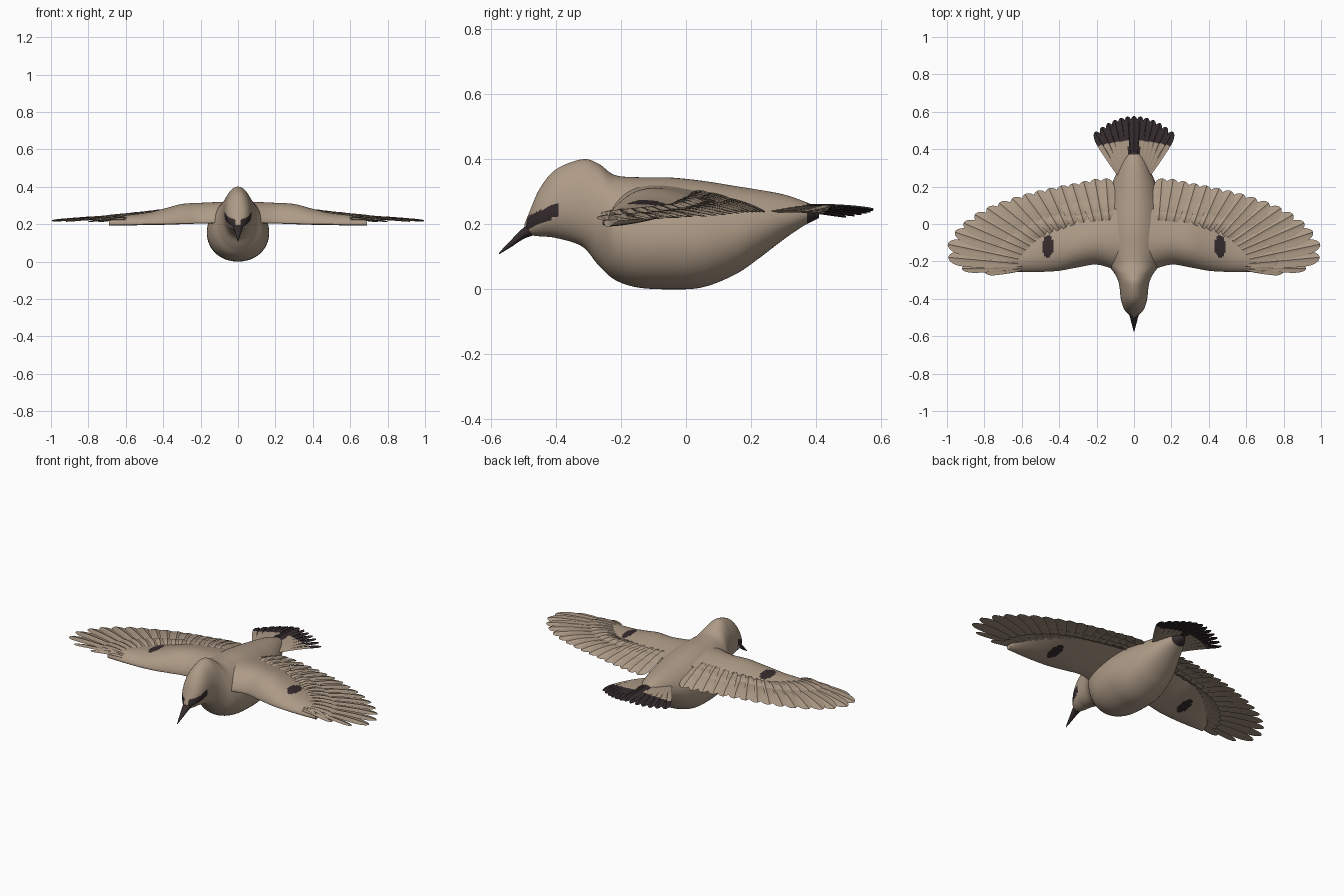
import bpy, bmesh, math
from mathutils import Vector

cube = bpy.data.objects.get("Cube")
if cube:
    bpy.data.objects.remove(cube)


def material(name, rgb):
    m = bpy.data.materials.new(name)
    m.use_nodes = True
    m.diffuse_color = (*rgb, 1)
    bsdf = next(n for n in m.node_tree.nodes if n.type == 'BSDF_PRINCIPLED')
    bsdf.inputs["Base Color"].default_value = (*rgb, 1)
    bsdf.inputs["Roughness"].default_value = 0.8
    return m


TAN = material("tan_plumage", (0.42, 0.325, 0.24))
DARK = material("dark_plumage", (0.035, 0.024, 0.026))


def loft(bm, rings):
    """Skin closed rings of points and cap both ends."""
    rows = [[bm.verts.new(p) for p in ring] for ring in rings]
    for a, b in zip(rows, rows[1:]):
        for i in range(len(a)):
            j = (i + 1) % len(a)
            bm.faces.new((a[i], a[j], b[j], b[i]))
    bm.faces.new(rows[0][::-1])
    bm.faces.new(rows[-1])


def finish(name, bm, dark=None, mirror=False, angle=50):
    bmesh.ops.recalc_face_normals(bm, faces=bm.faces)
    for f in bm.faces:
        f.material_index = int(bool(dark and dark(f.calc_center_median())))
    me = bpy.data.meshes.new(name)
    bm.to_mesh(me)
    bm.free()
    me.materials.append(TAN)
    me.materials.append(DARK)
    ob = bpy.data.objects.new(name, me)
    bpy.context.collection.objects.link(ob)
    bpy.ops.object.select_all(action='DESELECT')
    ob.select_set(True)
    bpy.context.view_layer.objects.active = ob
    bpy.ops.object.shade_smooth_by_angle(angle=math.radians(angle))
    if mirror:
        mod = ob.modifiers.new("mirror", 'MIRROR')
        mod.use_mirror_merge = False
    return ob


def spline(stations, steps):
    """Catmull-Rom through rows of values."""
    pts = [stations[0]] + stations + [stations[-1]]
    out = []
    for a, b, c, d in zip(pts, pts[1:], pts[2:], pts[3:]):
        for k in range(steps):
            t = k / steps
            out.append([0.5 * (2 * q + (r - p) * t + (2 * p - 5 * q + 4 * r - s) * t * t
                               + (3 * q - p - 3 * r + s) * t ** 3)
                        for p, q, r, s in zip(a, b, c, d)])
    return out + [list(stations[-1])]


def round_form(bm, stations, steps, sides, egg=0.0):
    """Loft egg-shaped sections along y: rows are y, top, bottom, half width."""
    rings = []
    for y, top, bottom, w in spline(stations, steps):
        ring = []
        for k in range(sides):
            a = math.tau * k / sides
            ring.append((w * math.cos(a) * (1 - egg * math.sin(a)), y,
                         (top + bottom) / 2 + (top - bottom) / 2 * math.sin(a)))
        rings.append(ring)
    loft(bm, rings)


# Body and head, with eye stripe and dark rump end
BODY = [
    (-.497, .200, .178, .006), (-.483, .235, .168, .030), (-.45, .310, .163, .055),
    (-.40, .369, .158, .070), (-.32, .400, .132, .080), (-.27, .387, .075, .100),
    (-.22, .352, .030, .135), (-.15, .345, .006, .158), (-.05, .344, .000, .166),
    (.05, .334, .006, .160), (.15, .318, .045, .138), (.22, .307, .092, .115),
    (.30, .292, .153, .080), (.36, .272, .194, .052), (.41, .250, .220, .020),
]


def body_dark(c):
    stripe = (c.y < -.39 and abs(c.x) > .014
              and abs(c.z - (.202 + .48 * (c.y + .49))) < .021)
    return stripe or c.y > .375


bm = bmesh.new()
round_form(bm, BODY, 9, 64, egg=.1)
finish("body", bm, body_dark, angle=80)

# Beak
bm = bmesh.new()
round_form(bm, [(-.575, .113, .108, .002), (-.54, .150, .129, .011),
                (-.50, .190, .155, .021), (-.47, .214, .166, .028),
                (-.44, .215, .175, .020)], 5, 20)
finish("beak", bm, lambda c: True)

# Wing arm: x, leading y, trailing y, leading z, trailing z, bulge
ARM = [
    (.03, -.27, .10, .215, .290, .075), (.10, -.245, .08, .212, .288, .074),
    (.20, -.217, .06, .210, .280, .074), (.30, -.232, .05, .207, .270, .074),
    (.40, -.250, .03, .205, .252, .056), (.50, -.256, -.02, .204, .242, .038),
    (.60, -.256, -.10, .204, .235, .028), (.69, -.252, -.20, .206, .222, .012),
]
CHORD = 36


def arm_ring(row):
    x, lead, trail, zl, zt, bulge = row
    top, low = [], []
    for k in range(CHORD + 1):
        u = (1 - math.cos(math.pi * k / CHORD)) / 2
        y, z = lead + (trail - lead) * u, zl + (zt - zl) * u
        top.append((x, y, z + .003 + bulge * math.sin(math.pi * u ** .62)))
        low.append((x, y, z - .003 - .014 * math.sin(math.pi * u ** .6)))
    return top + low[::-1]


def spot(c):
    return ((c.x - .46) / .03) ** 2 + ((c.y + .12) / .057) ** 2 < 1


bm = bmesh.new()
loft(bm, [arm_ring(r) for r in spline(ARM, 10)])
finish("wing_arms", bm, spot, mirror=True, angle=70)

# Feather blade: rounded tip, raised shaft, rolled so neighbours overlap
OUTLINE = [(0, .45), (.35, .8), (.7, 1), (.85, .95), (.93, .74), (.98, .42), (1, .12)]
SECTION = [(-1, 0), (-.5, .5), (-.08, .75), (0, 1.1), (.08, .75), (.5, .5), (1, 0), (0, -.5)]


def feather(bm, base, tip, half, thick=.006, roll=.12, arch=.008):
    base, tip = Vector(base), Vector(tip)
    side = (tip - base).cross(Vector((0, 0, 1))).normalized()
    rings = []
    for t, w in spline(OUTLINE, 5):
        mid = base.lerp(tip, t) + Vector((0, 0, arch * math.sin(math.pi * t)))
        rings.append([mid + side * (v * w * half)
                      + Vector((0, 0, h * thick * (.4 + .6 * w) + roll * v * w * half))
                      for v, h in SECTION])
    loft(bm, rings)


# Flight feathers fan out from the hand to the body
TIPS = [(.80, -.252), (.92, -.238), (.992, -.178), (.995, -.108), (.957, -.043), (.91, .005),
        (.85, .05), (.785, .085), (.72, .112), (.65, .137), (.585, .158), (.52, .175),
        (.455, .19), (.39, .205), (.33, .216), (.27, .228), (.21, .24), (.15, .243)]
ROOTS = spline([(.60, -.24, .222), (.56, -.17, .228), (.48, -.07, .238),
                (.32, -.03, .258), (.13, -.01, .275)], 20)


def fan(bm, reach, lift, half, first=0):
    for i, (x, y) in enumerate(TIPS[first:], first):
        s = i / (len(TIPS) - 1)
        root = Vector(ROOTS[round(s * (len(ROOTS) - 1))])
        tip = Vector((x, y, .212 + .026 * min(1, s * 1.5)))
        end = root.lerp(tip, reach)
        feather(bm, root + Vector((0, 0, lift)), end + Vector((0, 0, lift)),
                half * (.6 if i < 2 else 1), arch=.006 + .016 * s)


bm = bmesh.new()
fan(bm, 1, 0, .042)
finish("flight_feathers", bm, mirror=True)

# Two shorter covert layers above the flight feathers
bm = bmesh.new()
fan(bm, .45, .010, .030)
fan(bm, .72, .008, .036, first=13)
finish("covert_feathers", bm, mirror=True)

# Covert layer on the wing underside
bm = bmesh.new()
fan(bm, .40, -.009, .032, first=2)
finish("under_coverts", bm, mirror=True)


# Tail fan with dark end band and darker middle feather
def tail_dark(c):
    return c.y > .447 - .9 * c.x ** 2 or (abs(c.x) < .03 and c.y > .37)


bm = bmesh.new()
COUNT = 13
for i in range(COUNT):
    s = 2 * i / (COUNT - 1) - 1
    feather(bm, (.06 * s, .24, .252 - .014 * abs(s)),
            (.208 * s, .577 - .085 * s * s, .246 - .024 * abs(s)),
            .027, roll=.15 * (s > 0) - .15 * (s < 0))
# Finer rows keep the band edge crisp
bmesh.ops.subdivide_edges(bm, edges=[e for e in bm.edges if abs(
    e.verts[0].co.y - e.verts[1].co.y) > .012], cuts=2, use_grid_fill=True)
finish("tail_feathers", bm, tail_dark)
